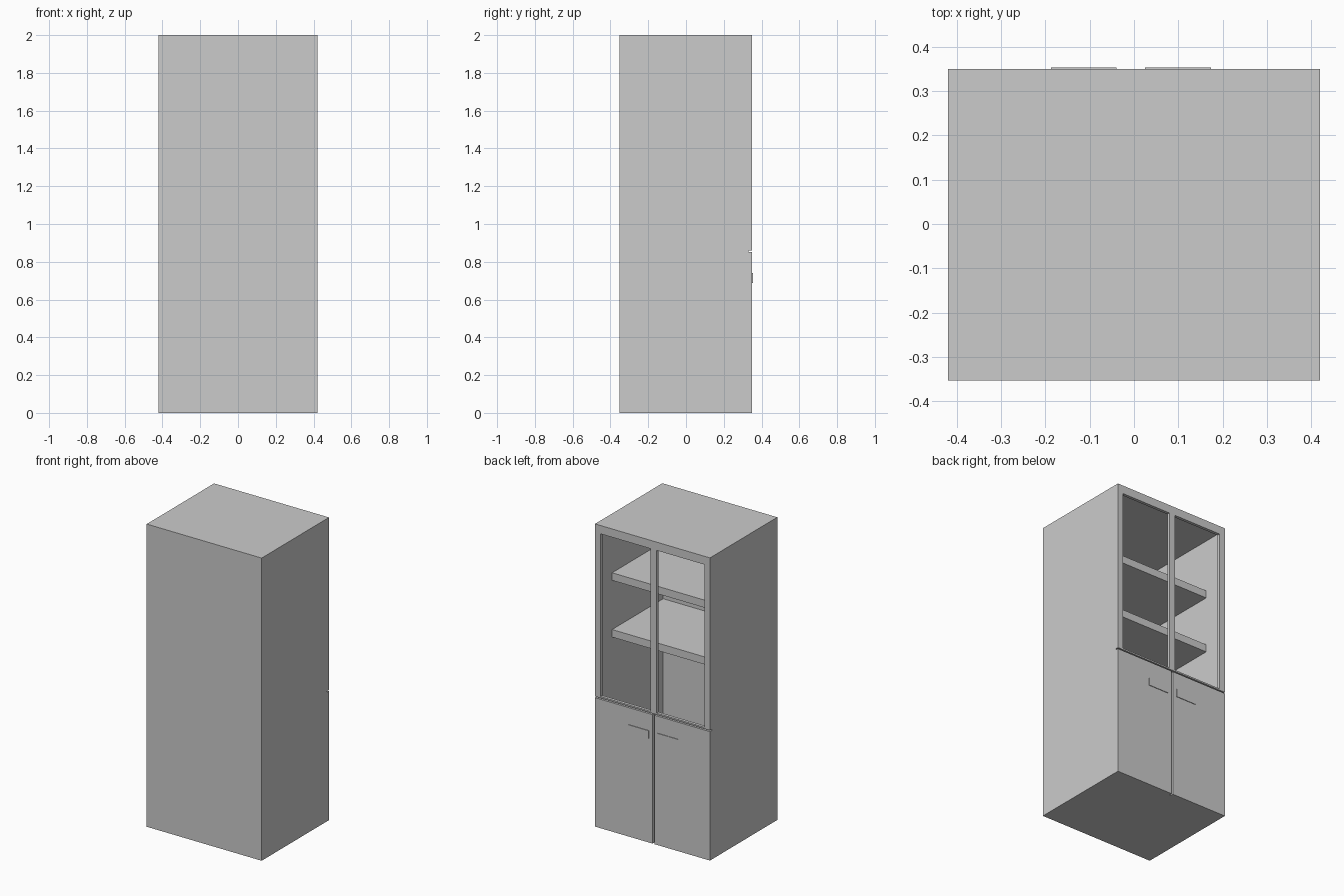
import bpy

if "Cube" in bpy.data.objects:
    bpy.data.objects.remove(bpy.data.objects["Cube"])

W, H = 0.42, 2.0            # half width, height
BACK, FACE = -0.353, 0.35   # closed wall and door face
T = 0.02                    # panel thickness
MID = -0.007                # line where the doors meet
CARC = FACE - T             # open edge of the carcass


def box(name, x0, x1, y0, y1, z0, z1):
    bpy.ops.mesh.primitive_cube_add(size=1, location=((x0 + x1) / 2, (y0 + y1) / 2, (z0 + z1) / 2))
    o = bpy.context.object
    o.name = name
    o.scale = (x1 - x0, y1 - y0, z1 - z0)
    bpy.ops.object.transform_apply(location=False, rotation=False, scale=True)
    return o


# Carcass: sides, back wall, base and top
box("left_side", -W, -W + T, BACK, CARC, 0, H)
box("right_side", W - T, W, BACK, CARC, 0, H)
box("back_wall", -W + T, W - T, BACK, BACK + T, 0, H)
box("base_panel", -W + T, W - T, BACK + T, CARC, 0, T)
box("top_panel", -W + T, W - T, BACK + T, CARC, H - 0.03, H)

# Shelves, set back from the opening
for i, z in enumerate((1.25, 1.625)):
    box(f"shelf_{i + 1}", -W + T, W - T, BACK + T, 0.2, z - 0.05, z)

# Open upper frame: stiles, mullion and rails
Z0, Z1 = 0.86, 1.945
box("frame_stile_left", -W, -0.38, CARC, FACE, Z0, H)
box("frame_stile_right", 0.38, W, CARC, FACE, Z0, H)
box("frame_mullion", MID - 0.022, MID + 0.022, CARC, FACE, Z0 + 0.01, Z1)
box("frame_top_rail", -0.38, 0.38, CARC, FACE, Z1, H)
box("frame_bottom_rail", -0.38, 0.38, CARC, FACE, Z0, Z0 + 0.01)

# Lower doors with flat handles
for side, s in (("left", -1), ("right", 1)):
    xs = sorted((MID + s * 0.006, s * W))
    box(f"door_{side}", xs[0], xs[1], CARC, FACE, 0, 0.852)
    hs = sorted((MID + s * 0.032, MID + s * 0.181))
    box(f"handle_{side}", hs[0], hs[1], FACE, FACE + 0.004, 0.688, 0.74)
